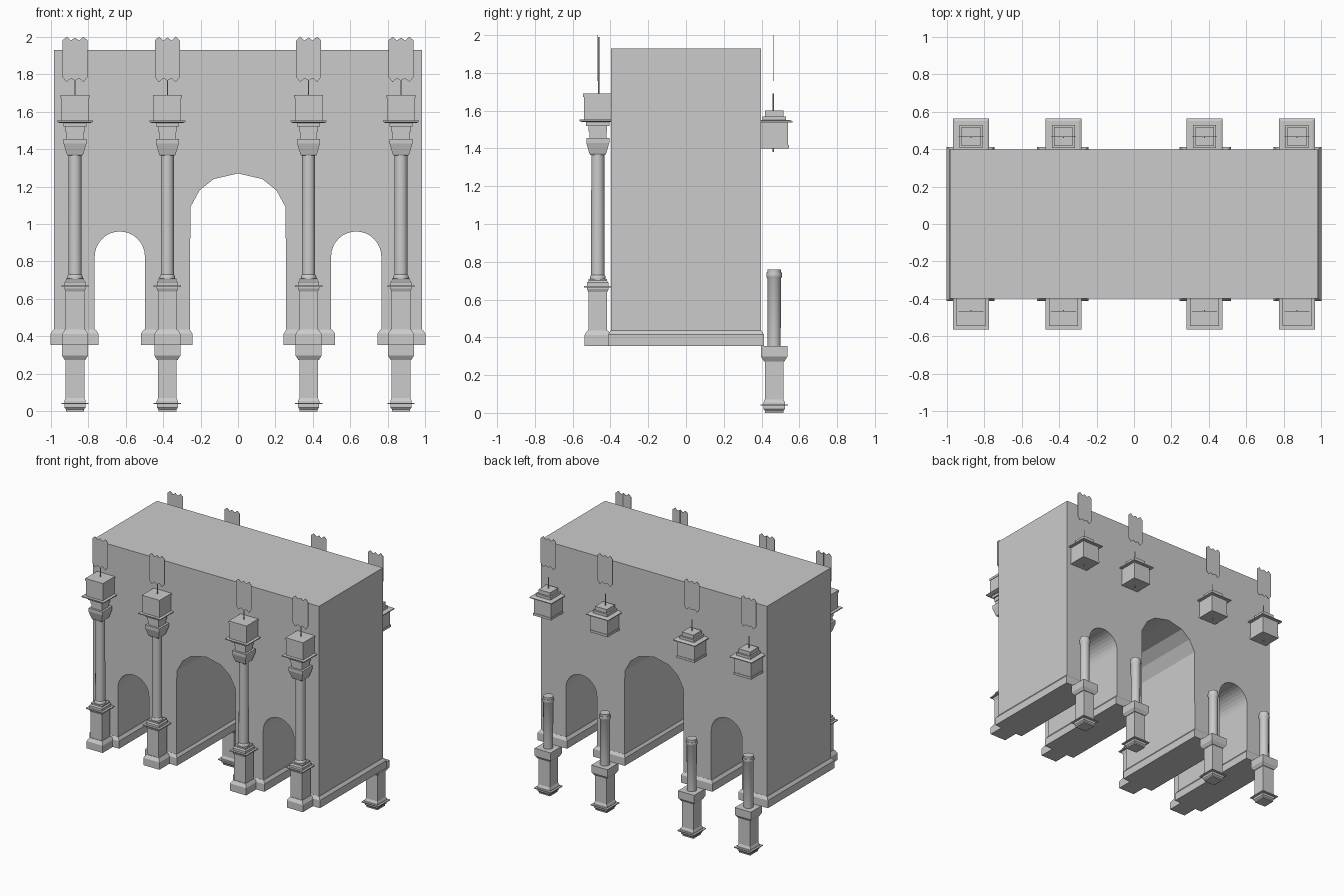
import bpy, bmesh
from math import sin, cos, pi

if "Cube" in bpy.data.objects:
    bpy.data.objects.remove(bpy.data.objects["Cube"])

def finish(name, bm, smooth=False):
    bmesh.ops.recalc_face_normals(bm, faces=bm.faces)
    me = bpy.data.meshes.new(name)
    bm.to_mesh(me)
    bm.free()
    ob = bpy.data.objects.new(name, me)
    bpy.context.collection.objects.link(ob)
    if smooth:
        bpy.ops.object.select_all(action='DESELECT')
        bpy.context.view_layer.objects.active = ob
        ob.select_set(True)
        bpy.ops.object.shade_smooth_by_angle(angle=0.6)
    return ob

def loft(name, x, y, profile, sides=4):
    """Stack rings of (z, half width x, half width y) into a closed solid."""
    bm = bmesh.new()
    k = 2 ** 0.5 if sides == 4 else 1
    rings = []
    for z, hx, hy in profile:
        angles = [2 * pi * (i + 0.5) / sides for i in range(sides)]
        rings.append([bm.verts.new((x + k * hx * cos(a), y + k * hy * sin(a), z)) for a in angles])
    for lo, hi in zip(rings, rings[1:]):
        for i in range(sides):
            j = (i + 1) % sides
            bm.faces.new((lo[i], lo[j], hi[j], hi[i]))
    bm.faces.new(rings[0][::-1])
    bm.faces.new(rings[-1])
    return finish(name, bm, sides > 4)

def extrude_outline(name, pts, y0, y1):
    bm = bmesh.new()
    front = bm.faces.new([bm.verts.new((x, y0, z)) for x, z in pts])
    if y1 != y0:
        res = bmesh.ops.extrude_face_region(bm, geom=[front], use_keep_orig=True)
        for v in res['geom']:
            if isinstance(v, bmesh.types.BMVert):
                v.co.y = y1
    return finish(name, bm)

def square(pts):
    return [(z, h, h) for z, h in pts]

def flip(pts, pivot):
    return [(2 * pivot - z, h) for z, h in reversed(pts)]

# Gate body: one outline with three arches, extruded front to back
def side_arch(cx):
    r, spring = 0.134, 0.826
    arc = [(cx - r * cos(pi * i / 16), spring + r * sin(pi * i / 16)) for i in range(17)]
    return [(cx - r, 0.36)] + arc + [(cx + r, 0.36)]

centre = [(-0.258, 0.36), (-0.254, 1.09), (-0.205, 1.18), (-0.13, 1.24), (0, 1.27),
          (0.13, 1.24), (0.205, 1.18), (0.254, 1.09), (0.258, 0.36)]
outline = ([(-0.982, 1.93), (-0.982, 0.36)] + side_arch(-0.631) + centre
           + side_arch(0.631) + [(0.982, 0.36), (0.982, 1.93)])
extrude_outline("gate_body", outline, -0.397, 0.397)

# Base moulding around each of the four piers
for x0, x1 in [(-1, -0.745), (-0.518, -0.243), (0.243, 0.518), (0.745, 1)]:
    h = (x1 - x0) / 2
    loft("pier_moulding", (x0 + x1) / 2, 0, [(0.355, h, 0.412), (0.415, h, 0.412),
                                            (0.437, h - 0.016, 0.398)])

# Column profiles (height, half width) for the front; the back ones are flipped
pedestal = [(0.355, 0.07), (0.412, 0.07), (0.437, 0.054), (0.437, 0.05), (0.64, 0.05),
            (0.655, 0.057), (0.665, 0.057), (0.665, 0.073), (0.672, 0.073), (0.672, 0.056),
            (0.69, 0.056), (0.70, 0.048), (0.71, 0.048)]
shaft = [(0.70, 0.041), (0.712, 0.043), (0.724, 0.041), (0.73, 0.036), (1.37, 0.035)]
bell = [(1.365, 0.04), (1.375, 0.045), (1.43, 0.061), (1.455, 0.061), (1.455, 0.045),
        (1.495, 0.045)]
block = [(1.49, 0.05), (1.52, 0.05), (1.52, 0.062), (1.54, 0.062), (1.54, 0.084),
         (1.545, 0.096), (1.552, 0.096), (1.552, 0.073), (1.672, 0.073), (1.672, 0.077),
         (1.69, 0.077)]
block_flip = flip(block, 1.545)

# Ragged thin panel outline
teeth = [-0.067, -0.045, -0.022, 0, 0.022, 0.045, 0.067]
top = [1.98, 2.0, 1.98, 1.995, 1.98, 2.0, 1.98]
bottom = [1.785, 1.757, 1.778, 1.765, 1.778, 1.757, 1.785]

for cx in (-0.87, -0.377, 0.377, 0.87):
    # Front column, complete
    y = -0.467
    loft("front_pedestal", cx, y, square(pedestal))
    loft("front_shaft", cx, y, square(shaft), 16)
    loft("front_capital", cx, y, square(bell))
    loft("front_block", cx, y, square(block))
    loft("front_rod", cx, y + 0.005, square([(1.68, 0.003), (1.99, 0.003)]), 6)

    # Back column, upside-down pieces with a gap between
    y = 0.467
    loft("back_pedestal", cx, y, square(flip(pedestal, 0.355)))
    loft("back_shaft", cx, y, square([(0.34, 0.035), (0.71, 0.036), (0.718, 0.041),
                                      (0.73, 0.043), (0.742, 0.041), (0.742, 0.037),
                                      (0.76, 0.037)]), 16)
    loft("back_block", cx, y, square(block_flip))
    loft("back_rod", cx, y - 0.005, square([(1.38, 0.003), (1.69, 0.003)]), 6)

    # Panels floating above both columns
    pts = ([(cx + t, z) for t, z in zip(teeth, top)]
           + [(cx + t, z) for t, z in reversed(list(zip(teeth, bottom)))])
    extrude_outline("front_panel", pts, -0.469, -0.466)
    extrude_outline("back_panel", pts, 0.464, 0.467)
